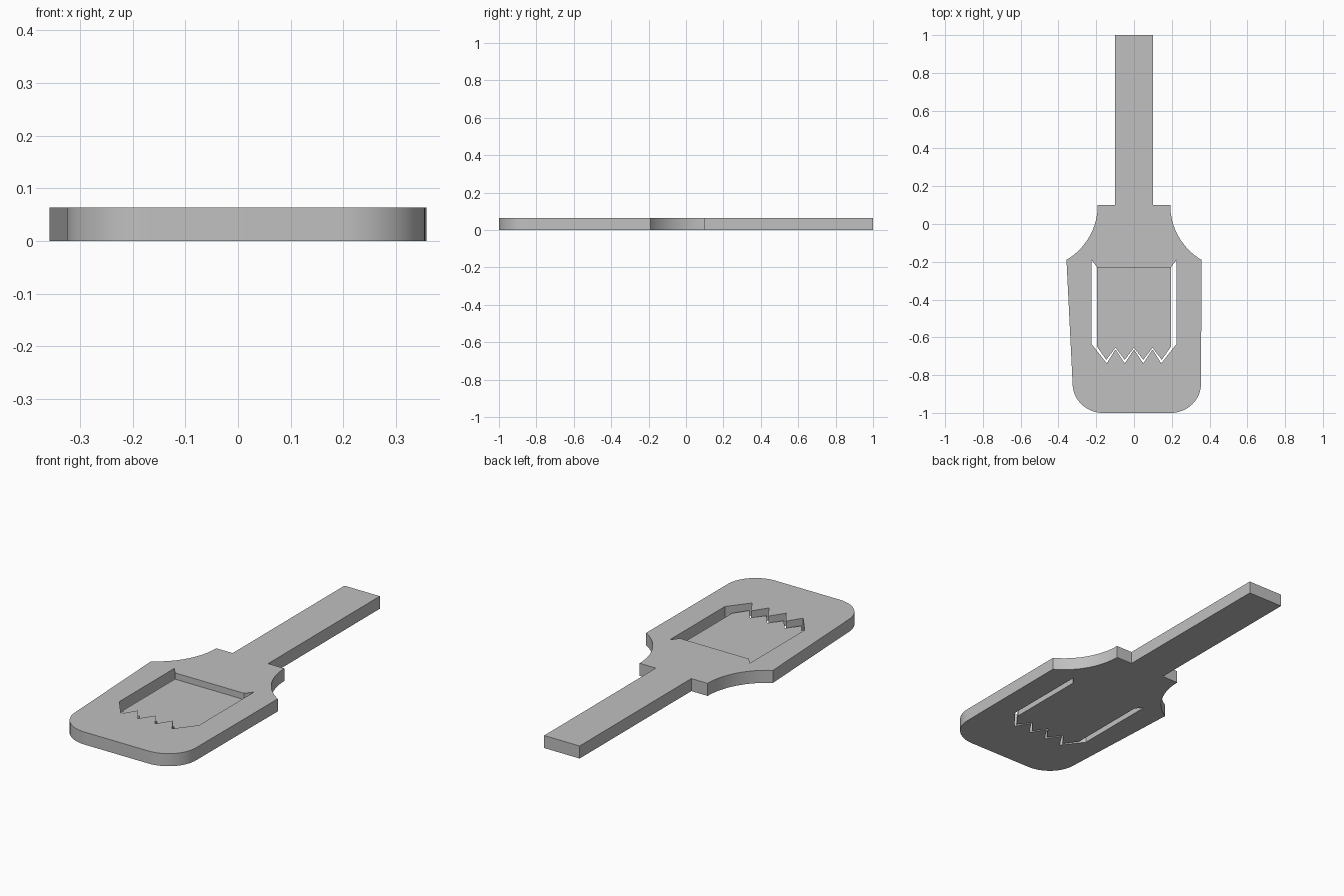
import bpy, bmesh
from math import sin, cos, radians

if "Cube" in bpy.data.objects:
    bpy.data.objects.remove(bpy.data.objects["Cube"], do_unlink=True)

THICK = 0.064
PANEL_TOP = 0.032

grey = bpy.data.materials.new("plain grey")
grey.use_nodes = True
colour = (0.53, 0.53, 0.53, 1)
grey.diffuse_color = colour
grey.node_tree.nodes["Principled BSDF"].inputs["Base Color"].default_value = colour


def arc(cx, cy, rx, ry, start, end, steps=16):
    """Points along an elliptical arc, angles in degrees."""
    angles = [radians(start + (end - start) * i / steps) for i in range(steps + 1)]
    return [(cx + rx * cos(a), cy + ry * sin(a)) for a in angles]


def mirror(points):
    return [(-x, y) for x, y in reversed(points)]


def slab(name, loops, height):
    """Flat slab on the ground from an outline and optional hole loops."""
    bm = bmesh.new()
    edges = []
    for loop in loops:
        verts = [bm.verts.new((x, y, 0)) for x, y in loop]
        edges += [bm.edges.new((v, verts[i - 1])) for i, v in enumerate(verts)]
    bmesh.ops.triangle_fill(bm, edges=edges, use_beauty=True)
    top = bmesh.ops.extrude_face_region(bm, geom=bm.faces[:])["geom"]
    bmesh.ops.translate(bm, vec=(0, 0, height),
                        verts=[g for g in top if isinstance(g, bmesh.types.BMVert)])
    bmesh.ops.recalc_face_normals(bm, faces=bm.faces[:])
    mesh = bpy.data.meshes.new(name)
    bm.to_mesh(mesh)
    bm.free()
    mesh.materials.append(grey)
    obj = bpy.data.objects.new(name, mesh)
    bpy.context.collection.objects.link(obj)
    bpy.ops.object.select_all(action="DESELECT")
    obj.select_set(True)
    bpy.context.view_layer.objects.active = obj
    bpy.ops.object.shade_smooth_by_angle(angle=radians(30))
    return obj


def teeth(tip, valley, spread):
    """Zigzag from left to right with four tips and three valleys."""
    points = []
    for i in range(7):
        x = (i - 3) * 0.049
        if i in (0, 6):
            x *= spread
        points.append((x, valley if i % 2 else tip))
    return points


# Plate outline: handle, shoulders, scooped neck and rounded blade
neck = [(0.1, 1), (0.1, 0.1)] + arc(0.529, 0.1, 0.337, 0.337, 180, 239.4)
right_corner = arc(0.195, -0.845, 0.16, 0.155, 0, -90)
left_corner = arc(-0.165, -0.845, 0.16, 0.155, 270, 180)
outline = neck + right_corner + left_corner + mirror(neck)

# Opening through the blade, with a toothed lower edge
opening = ([(-0.195, -0.23), (-0.225, -0.19), (-0.225, -0.635)]
           + teeth(-0.738, -0.664, 0.98)
           + [(0.225, -0.635), (0.225, -0.19), (0.195, -0.23)])
slab("handle_and_frame", [outline, opening], THICK)

# Thin toothed tongue hanging inside the opening
tongue = ([(-0.195, -0.23), (-0.195, -0.65)]
          + teeth(-0.719, -0.655, 1)
          + [(0.195, -0.65), (0.195, -0.23)])
slab("toothed_tongue", [tongue], PANEL_TOP)
